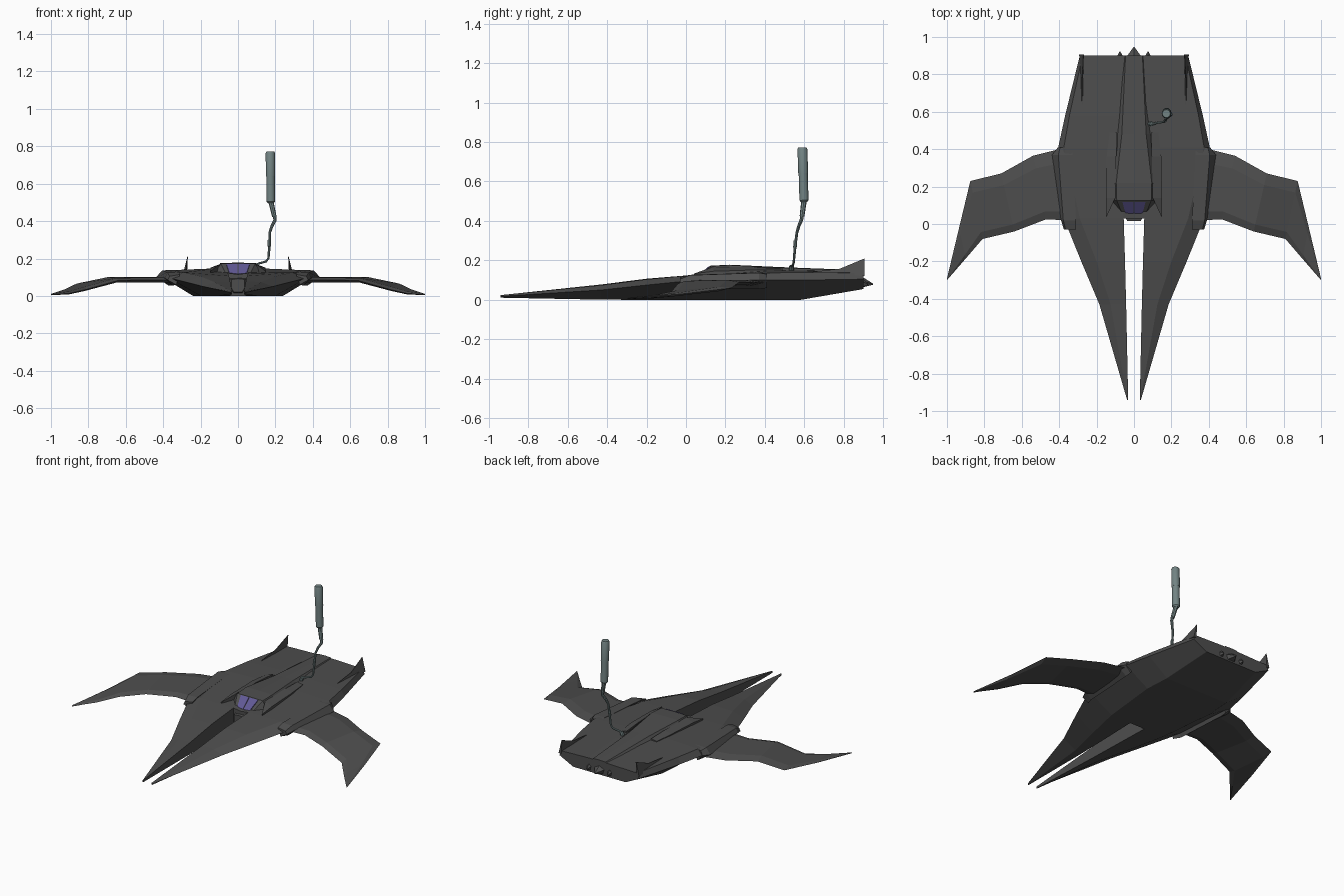
import bpy, bmesh, math
from mathutils import Vector


def material(name, rgb):
    m = bpy.data.materials.new(name)
    m.diffuse_color = (*rgb, 1)
    return m


DARK = material("dark_hull", (0.075, 0.075, 0.075))
GLASS = material("violet_glass", (0.12, 0.10, 0.30))
STEEL = material("grey_green", (0.17, 0.23, 0.23))


def loft(name, sections, mat=DARK, mirror=False):
    """Skin a list of closed rings with equal point counts, capped at both ends."""
    bm = bmesh.new()
    rings = [[bm.verts.new(p) for p in s] for s in sections]
    n = len(rings[0])
    for a, b in zip(rings, rings[1:]):
        for i in range(n):
            j = (i + 1) % n
            bm.faces.new((a[i], a[j], b[j], b[i]))
    bm.faces.new(rings[0])
    bm.faces.new(rings[-1])
    bmesh.ops.remove_doubles(bm, verts=bm.verts, dist=1e-5)
    bmesh.ops.recalc_face_normals(bm, faces=bm.faces)
    me = bpy.data.meshes.new(name)
    bm.to_mesh(me)
    bm.free()
    me.materials.append(mat)
    ob = bpy.data.objects.new(name, me)
    bpy.context.collection.objects.link(ob)
    if mirror:
        ob.modifiers.new("Mirror", 'MIRROR')
    return ob


def ring(y, pts):
    return [(x, y, z) for x, z in pts]


def full(y, pts):
    """Symmetric ring from its right half, starting on the centre line."""
    return ring(y, pts + [(-x, z) for x, z in reversed(pts) if x > 0])


# Forward prongs
loft("prong", [
    ring(-0.94, [(.031, .024), (.034, .024), (.037, .018), (.034, .011), (.031, .011)]),
    ring(-0.43, [(.042, .078), (.125, .074), (.185, .050), (.095, .001), (.042, .001)]),
    ring(-0.20, [(.048, .107), (.20, .104), (.282, .075), (.15, .0), (.048, .0)]),
    ring(0.03, [(.055, .122), (.29, .126), (.375, .098), (.20, .0), (.055, .0)]),
], mirror=True)

# Main hull
loft("hull", [
    full(0.03, [(0, .115), (.055, .122), (.29, .126), (.375, .098), (.20, 0)]),
    full(0.41, [(0, .150), (.10, .148), (.375, .137), (.405, .100), (.24, 0)]),
    full(0.58, [(0, .150), (.10, .148), (.345, .138), (.368, .100), (.23, 0)]),
    full(0.90, [(0, .143), (.08, .143), (.275, .137), (.29, .105), (.19, .055)]),
])

# Wing root fairings
loft("wing_root", [
    ring(-0.03, [(.31, .115), (.365, .105), (.375, .085), (.33, .06)]),
    ring(0.02, [(.31, .127), (.378, .125), (.39, .095), (.35, .055)]),
    ring(0.37, [(.33, .138), (.405, .137), (.438, .100), (.37, .055)]),
    ring(0.41, [(.33, .137), (.395, .130), (.407, .100), (.37, .06)]),
], mirror=True)


# Drooping swept wings
def wing_section(lead, trail, thick):
    l, t, h = Vector(lead), Vector(trail), Vector((0, 0, thick / 2))
    a, b = l.lerp(t, .12), l.lerp(t, .8)
    return [l, a + h, b + h, t, b - h, a - h]


loft("wing", [
    wing_section((.36, .02, .085), (.36, .41, .088), .03),
    wing_section((.47, .025, .085), (.54, .365, .088), .026),
    wing_section((.64, -.04, .083), (.71, .27, .090), .024),
    wing_section((.81, -.08, .035), (.875, .23, .060), .022),
    wing_section((.90, -.185, .014), (.935, -.02, .030), .016),
    wing_section((.998, -.298, .006), (1.0, -.292, .010), .004),
], mirror=True)

# Cockpit hump running back into a spine
loft("dorsal_hump", [
    full(0.035, [(0, .098), (.055, .098), (.062, .085)]),
    full(0.125, [(0, .173), (.092, .172), (.122, .125)]),
    full(0.22, [(0, .178), (.095, .176), (.122, .130)]),
    full(0.48, [(0, .166), (.065, .163), (.10, .140)]),
    full(0.90, [(0, .150), (.045, .148), (.060, .125)]),
])


# Twin canopy panes on the sloping front
def slope(y, lift=0.004):
    return .098 + (y - .035) * (.075 / .09) + lift


loft("canopy_pane", [
    [(x, y, slope(y, d)) for x, y in ((.003, .055), (.045, .055), (.062, .118), (.003, .118))]
    for d in (-.004, .005)], GLASS, mirror=True)

# Nose block between the prongs
loft("nose_block", [
    full(0.015, [(0, .092), (.036, .088), (.036, .045), (.022, .02)]),
    full(0.06, [(0, .10), (.055, .10), (.055, .04), (.03, .01)]),
])

# Pointed strakes beside the cockpit
loft("strake", [
    ring(0.04, [(.146, .133), (.150, .133), (.150, .122), (.146, .122)]),
    ring(0.14, [(.100, .168), (.150, .145), (.150, .125), (.100, .125)]),
    ring(0.36, [(.095, .165), (.146, .152), (.146, .135), (.095, .135)]),
    ring(0.49, [(.090, .158), (.130, .150), (.130, .135), (.090, .135)]),
], mirror=True)

# Rear fins, leaning inward
loft("tail_fin", [
    ring(0.64, [(.276, .142), (.278, .142), (.280, .130), (.274, .130)]),
    ring(0.78, [(.274, .158), (.277, .158), (.287, .130), (.272, .130)]),
    ring(0.905, [(.268, .210), (.271, .210), (.293, .120), (.274, .120)]),
], mirror=True)

# Tail spikes
for name, cx, w, tip in (("tail_spike", 0, .05, .947), ("tail_spike_left", -.075, .025, .922),
                         ("tail_spike_right", .075, .025, .922)):
    loft(name, [
        ring(0.88, [(cx - w, .10), (cx, .125), (cx + w, .10), (cx + w * .7, .06), (cx - w * .7, .06)]),
        ring(tip, [(cx - .002, .08), (cx, .083), (cx + .002, .08), (cx + .001, .076), (cx - .001, .076)]),
    ])


# Bent hose and canister standing on the hull
def tube(name, pts, sides=12):
    """Swept tube through (x, y, z, radius) points."""
    centres = [Vector(p[:3]) for p in pts]
    rings = []
    for i, c in enumerate(centres):
        d = (centres[min(i + 1, len(pts) - 1)] - centres[max(i - 1, 0)]).normalized()
        q = Vector((0, 0, 1)).rotation_difference(d)
        rings.append([c + q @ Vector((math.cos(a), math.sin(a), 0)) * pts[i][3]
                      for a in (k * math.tau / sides for k in range(sides))])
    ob = loft(name, rings, STEEL)
    bpy.context.view_layer.objects.active = ob
    ob.select_set(True)
    bpy.ops.object.shade_smooth_by_angle(angle=math.radians(35))
    ob.select_set(False)


tube("hose_foot", [(.085, .535, .150, .012), (.096, .535, .172, .012)], 8)
tube("hose", [(.088, .530, .165, .006), (.12, .540, .176, .006), (.15, .545, .184, .006),
              (.163, .547, .202, .006), (.168, .553, .27, .007), (.170, .562, .34, .007),
              (.182, .572, .375, .008), (.198, .585, .405, .009), (.195, .588, .43, .010),
              (.178, .597, .49, .011), (.175, .598, .51, .011)], 8)
tube("hose_collar_low", [(.167, .552, .265, .009), (.168, .555, .30, .009)], 8)
tube("hose_collar_high", [(.194, .588, .425, .012), (.177, .598, .50, .014)], 8)
tube("canister_lower", [(.175, .598, .497, .017), (.175, .598, .505, .023), (.174, .594, .645, .023)], 16)
tube("canister_upper", [(.174, .594, .642, .025), (.173, .590, .764, .025), (.173, .590, .772, .021)], 16)
